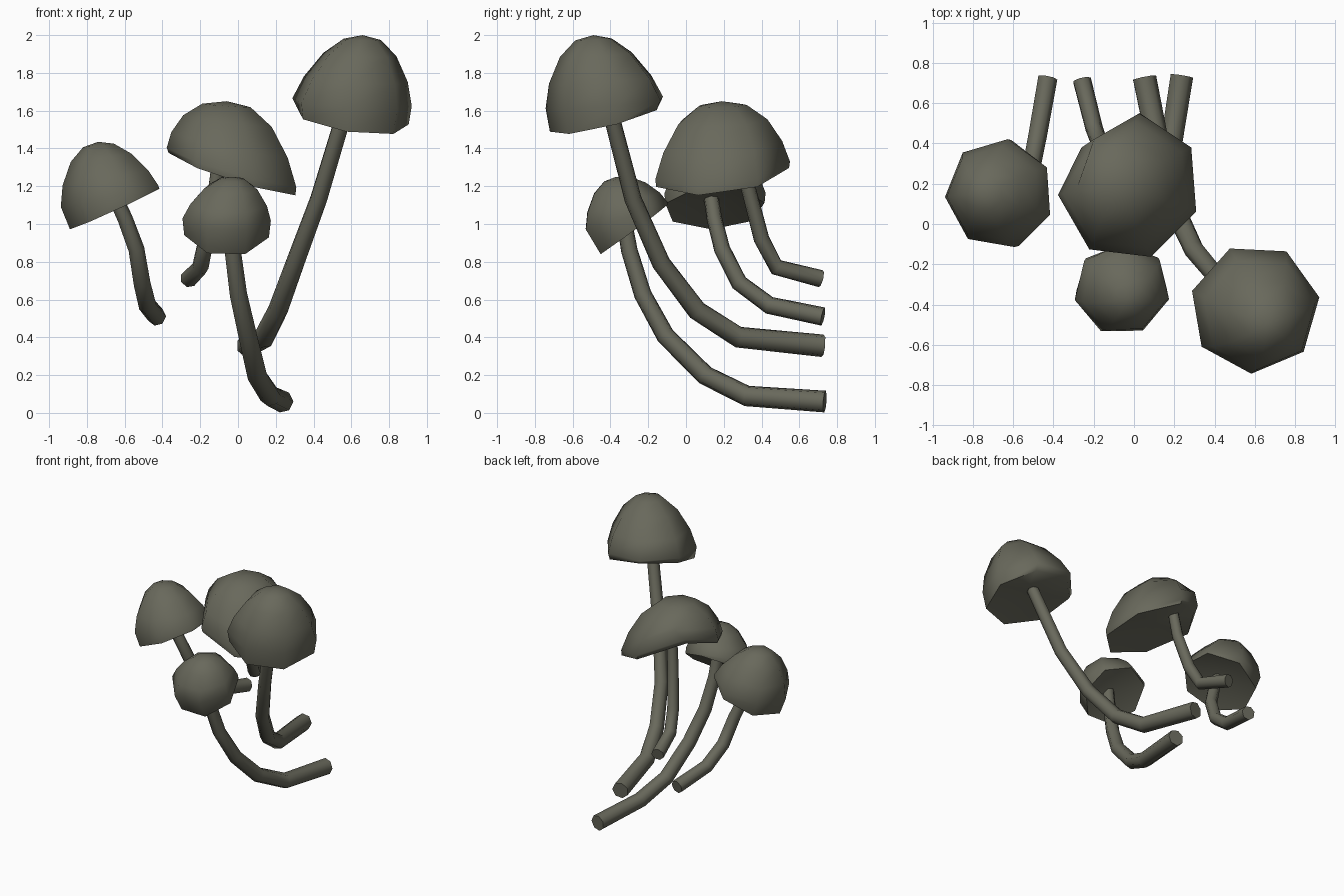
import bpy, bmesh, math
from mathutils import Vector

if "Cube" in bpy.data.objects:
    bpy.data.objects.remove(bpy.data.objects["Cube"])

mat = bpy.data.materials.new("olive grey")
mat.diffuse_color = (0.14, 0.14, 0.106, 1)
mat.use_nodes = True
mat.node_tree.nodes["Principled BSDF"].inputs["Base Color"].default_value = mat.diffuse_color
SIDES = 7


def finish(name, bm, angle):
    bmesh.ops.recalc_face_normals(bm, faces=bm.faces)
    me = bpy.data.meshes.new(name)
    bm.to_mesh(me)
    bm.free()
    ob = bpy.data.objects.new(name, me)
    bpy.context.collection.objects.link(ob)
    me.materials.append(mat)
    bpy.ops.object.select_all(action='DESELECT')
    ob.select_set(True)
    bpy.context.view_layer.objects.active = ob
    bpy.ops.object.shade_smooth_by_angle(angle=math.radians(angle))
    return ob


def bridge(bm, a, b):
    n = len(a)
    for i in range(n):
        j = (i + 1) % n
        bm.faces.new((a[i], a[j], b[j], b[i]))


def fan(bm, ring, tip):
    n = len(ring)
    for i in range(n):
        bm.faces.new((ring[i], ring[(i + 1) % n], tip))


def tilted_ring(bm, centre, radius, slope, phase):
    """Seven-sided ring; slope = rise per unit of x and of y."""
    n = Vector((-slope[0], -slope[1], 1)).normalized()
    u = Vector((1, 0, slope[0])).normalized()
    v = n.cross(u)
    angles = [math.radians(phase) + math.tau * i / SIDES for i in range(SIDES)]
    return [bm.verts.new(centre + radius * (u * math.cos(a) + v * math.sin(a))) for a in angles]


DOME = [(1.0, 0.0), (0.87, 0.34), (0.61, 0.71), (0.31, 0.935)]
BROAD = [(1.0, 0.0), (0.88, 0.34), (0.66, 0.70), (0.36, 0.935)]


def cap(name, rim, rim_r, rim_slope, wide, wide_r, wide_slope, apex, phase,
        profile=DOME, relax=0.5, lifted=()):
    """Tilted lower rim, widest ring above it, then a dome up to the apex.
    lifted = new places for the third corner of the lowest rings (curled-up rim)."""
    rim, wide, apex = Vector(rim), Vector(wide), Vector(apex)
    bm = bmesh.new()
    rings = [tilted_ring(bm, rim, rim_r, rim_slope, phase)]
    for r, t in profile:
        s = [c * (1 - relax * t) for c in wide_slope]
        rings.append(tilted_ring(bm, wide.lerp(apex, t), wide_r * r, s, phase))
    for ring, p in zip(rings, lifted):
        ring[2].co = p
    for a, b in zip(rings, rings[1:]):
        bridge(bm, a, b)
    fan(bm, rings[-1], bm.verts.new(apex))
    # hollow underside
    fan(bm, rings[0], bm.verts.new(rim.lerp(apex, 0.15)))
    return finish(name, bm, 65)


def stem(name, path, r0, r1):
    """Tapered seven-sided tube along a path, closed at both ends."""
    pts = [Vector(p) for p in path]
    bm = bmesh.new()
    rings = []
    for i, p in enumerate(pts):
        d = (pts[min(i + 1, len(pts) - 1)] - pts[max(i - 1, 0)]).normalized()
        u = Vector((1, 0, 0))
        u = (u - d * u.dot(d)).normalized()
        v = d.cross(u)
        r = r0 + (r1 - r0) * i / (len(pts) - 1)
        rings.append([bm.verts.new(p + r * (u * math.cos(a) + v * math.sin(a)))
                      for a in (math.tau * k / SIDES for k in range(SIDES))])
    for a, b in zip(rings, rings[1:]):
        bridge(bm, a, b)
    bm.faces.new(rings[0])
    bm.faces.new(rings[-1])
    return finish(name, bm, 65)


# Tall mushroom on the right
cap("tall_cap", (0.60, -0.42, 1.56), 0.31, (-0.15, 0.25),
    (0.60, -0.42, 1.64), 0.325, (-0.06, 0.09), (0.66, -0.49, 2.0), 10)
stem("tall_stem", [(0.05, 0.725, 0.355), (0.14, 0.28, 0.40), (0.21, 0.06, 0.54),
                   (0.30, -0.13, 0.79), (0.425, -0.28, 1.13), (0.575, -0.41, 1.63)], 0.061, 0.043)

# Small front mushroom, nodding forward
cap("front_cap", (-0.06, -0.285, 0.965), 0.23, (-0.03, 0.73),
    (-0.06, -0.325, 1.04), 0.24, (-0.03, 0.33), (-0.03, -0.37, 1.25), 39)
stem("front_stem", [(0.235, 0.735, 0.06), (0.17, 0.32, 0.09), (0.10, 0.10, 0.20),
                    (0.05, -0.11, 0.41), (0.0, -0.23, 0.63), (-0.03, -0.30, 0.86),
                    (-0.04, -0.33, 1.03)], 0.059, 0.042)

# Left mushroom, leaning outward
cap("left_cap", (-0.645, 0.15, 1.085), 0.27, (0.46, 0.04),
    (-0.67, 0.15, 1.15), 0.275, (0.22, 0.02), (-0.74, 0.15, 1.435), 29)
stem("left_stem", [(-0.43, 0.725, 0.51), (-0.48, 0.44, 0.57), (-0.51, 0.28, 0.69),
                   (-0.54, 0.19, 0.87), (-0.60, 0.15, 1.03), (-0.66, 0.13, 1.16)], 0.05, 0.04)

# Wide centre mushroom with its back left rim curled up
cap("centre_cap", (-0.02, 0.185, 1.27), 0.365, (-0.32, 0.12),
    (-0.023, 0.185, 1.305), 0.37, (-0.29, 0.11), (-0.06, 0.19, 1.65), 32, BROAD, 0.8,
    lifted=[(-0.25, 0.35, 1.42), (-0.26, 0.38, 1.46), (-0.20, 0.42, 1.53)])
stem("centre_stem", [(-0.26, 0.715, 0.71), (-0.20, 0.48, 0.77), (-0.17, 0.40, 0.92),
                     (-0.12, 0.33, 1.19), (-0.10, 0.31, 1.36)], 0.047, 0.038)
